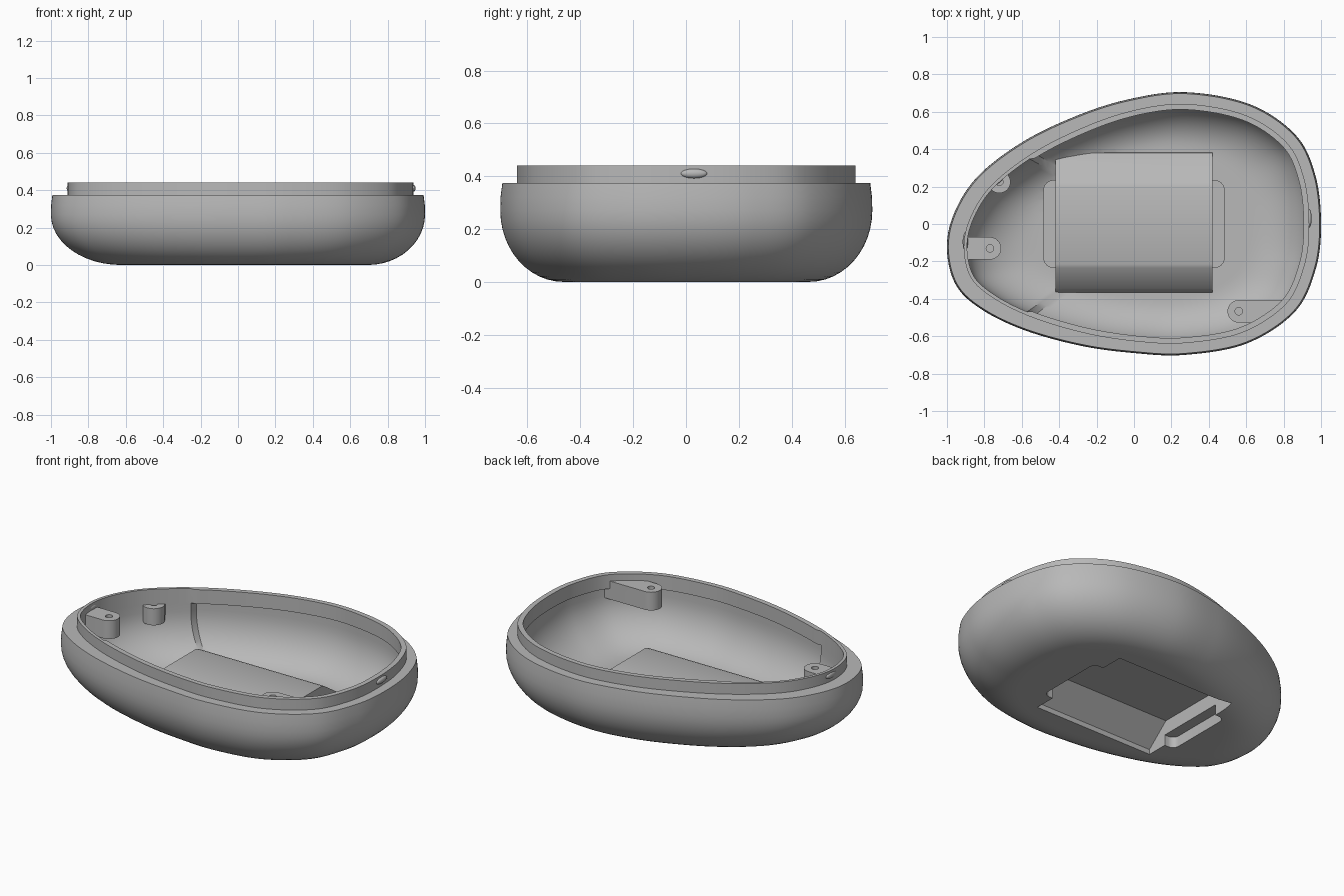
import bpy, bmesh, math
from mathutils import Vector

if "Cube" in bpy.data.objects:
    bpy.data.objects.remove(bpy.data.objects["Cube"], do_unlink=True)

grey = bpy.data.materials.new("matte grey")
grey.use_nodes = True
grey.diffuse_color = (0.48, 0.48, 0.48, 1)
grey.node_tree.nodes["Principled BSDF"].inputs["Base Color"].default_value = (0.48, 0.48, 0.48, 1)


def finish(name, bm):
    bmesh.ops.recalc_face_normals(bm, faces=bm.faces)
    mesh = bpy.data.meshes.new(name)
    bm.to_mesh(mesh)
    bm.free()
    mesh.materials.append(grey)
    ob = bpy.data.objects.new(name, mesh)
    bpy.context.collection.objects.link(ob)
    return ob


def activate(ob):
    bpy.ops.object.select_all(action='DESELECT')
    ob.select_set(True)
    bpy.context.view_layer.objects.active = ob


def smooth(ob):
    activate(ob)
    bpy.ops.object.shade_smooth_by_angle(angle=math.radians(32))


def combine(ob, tool, operation, keep=False):
    activate(ob)
    mod = ob.modifiers.new(operation, 'BOOLEAN')
    mod.operation, mod.solver, mod.object = operation, 'EXACT', tool
    bpy.ops.object.modifier_apply(modifier=mod.name)
    if not keep:
        bpy.data.objects.remove(tool, do_unlink=True)


def prism(name, points, low, high, place):
    """Extrude a 2D polygon from low to high; place maps (u, v, w) to space."""
    bm = bmesh.new()
    ends = [[bm.verts.new(place(u, v, w)) for u, v in points] for w in (low, high)]
    for end in ends:
        bm.faces.new(end)
    n = len(points)
    for i in range(n):
        j = (i + 1) % n
        bm.faces.new((ends[0][i], ends[0][j], ends[1][j], ends[1][i]))
    return finish(name, bm)


def along_x(u, v, w):
    return (w, u, v)


def along_z(u, v, w):
    return (u, v, w)


def arc(cx, cy, r, start, end, n=16):
    angles = [math.radians(start + (end - start) * i / n) for i in range(n + 1)]
    return [(cx + r * math.cos(a), cy + r * math.sin(a)) for a in angles]


# Egg-shaped outline, a closed spline
knots = [Vector(p) for p in (
    (1, 0), (.97, .26), (.865, .475), (.62, .64), (.27, .705), (-.05, .662),
    (-.34, .565), (-.61, .43), (-.84, .25), (-.965, .05), (-1, -.14), (-.95, -.33),
    (-.81, -.46), (-.58, -.57), (-.28, -.652), (0, -.69), (.27, -.7), (.6, -.64),
    (.86, -.47), (.972, -.24))]
outline = []
for i in range(len(knots)):
    a, b, c, d = (knots[(i + k) % len(knots)] for k in (-1, 0, 1, 2))
    for s in range(10):
        t = s / 10
        outline.append(.5 * (2 * b + (c - a) * t + (2 * a - 5 * b + 4 * c - d) * t * t
                             + (3 * b - a - 3 * c + d) * t ** 3))
count = len(outline)
inward = []
for i in range(count):
    tangent = (outline[(i + 2) % count] - outline[i - 2]).normalized()
    inward.append(Vector((-tangent.y, tangent.x)))
centre = Vector((.1, 0))


def lip_outer(p):
    return .063 + .027 * max(0, -p.x)


def lip_inner(p):
    return lip_outer(p) + (.03 if p.x > -.6 else .018)


def bowl(p):
    return .065 if p.x > -.6 else lip_inner(p)


# Shell section: (height, scale about centre, inset rule)
outside = [(0, .63, lambda p: 0)]
for i in range(13):
    t = math.pi / 2 * i / 12
    outside.append((.27 * (1 - math.cos(t)), .66 + .34 * math.sin(t), lambda p: 0))
outside += [(.32, 1, lambda p: .001), (.375, 1, lambda p: .008),
            (.375, 1, lip_outer), (.44, 1, lip_outer)]
inside = [(.44, 1, lip_inner), (.355, 1, lip_inner), (.35, 1, bowl)]
for i in range(13):
    t = math.pi / 2 * (1 - i / 12)
    inside.append((.3 - .265 * math.cos(t), .64 + .36 * math.sin(t), bowl))
inside.append((.035, .61, bowl))


def loft(name, rings, extra=0):
    bm = bmesh.new()
    loops = []
    for z, scale, inset in rings:
        loop = []
        for p, n in zip(outline, inward):
            q = centre + (p + n * (inset(p) + extra) - centre) * scale
            loop.append(bm.verts.new((q.x, q.y, z)))
        loops.append(loop)
    for lo, hi in zip(loops, loops[1:]):
        for i in range(count):
            j = (i + 1) % count
            bm.faces.new((lo[i], lo[j], hi[j], hi[i]))
    bm.faces.new(loops[0])
    bm.faces.new(loops[-1])
    return finish(name, bm)


shell = loft("lower_shell", outside + inside)
# Solid used to trim inner parts so that they stay within the wall
envelope = loft("trim_envelope", outside, .012)


def rounded_box(hx, hy, r):
    corners = ((1, 1, 0), (-1, 1, 90), (-1, -1, 180), (1, -1, 270))
    return [p for sx, sy, a in corners
            for p in arc(sx * (hx - r), sy * (hy - r), r, a, a + 90, 6)]


# Compartment housing raised from the floor, with a latch pocket at each end
profile = [(-.37, .01), (-.365, .05), (-.345, .08), (-.235, .163), (-.215, .17),
           (.2, .17), (.22, .163), (.345, .08), (.38, .05), (.385, .01)]
housing = prism("housing", profile, -.42, .42, along_x)
latch = prism("latch_housing", rounded_box(.485, .235, .055), .012, .085, along_z)
for part in (housing, latch):
    combine(part, envelope, 'INTERSECT', keep=True)
    combine(shell, part, 'UNION')

# Hollow of the compartment, open underneath
hollow = [(-.345, -.05), (-.345, .03), (-.205, .15), (.19, .15), (.355, .03), (.355, -.05)]
combine(shell, prism("hollow", hollow, -.4, .4, along_x), 'DIFFERENCE')
combine(shell, prism("latch_slot", rounded_box(.465, .215, .04), -.05, .065, along_z), 'DIFFERENCE')
smooth(shell)


# Screw bosses: a rounded post with an arm reaching the wall
def boss(name, x, y, facing, arm, low, high):
    post = prism(name, arc(x, y, .06, facing - 90, facing + 90) + arm, low, high, along_z)
    combine(post, envelope, 'INTERSECT', keep=True)
    combine(post, prism("hole", arc(x, y, .02, 0, 345, 23), high - .08, high + .05, along_z),
            'DIFFERENCE')
    smooth(post)


boss("tip_boss", -.77, -.13, 0, [(-1.05, -.07), (-1.05, -.19)], .29, .4)
boss("front_boss", .56, -.467, 180, [(.95, -.527), (.95, -.407)], .29, .4)
boss("back_boss", -.72, .225, -55, [(-.67, .4), (-.82, .3)], .25, .35)
bpy.data.objects.remove(envelope, do_unlink=True)

# Snap nubs on the lip
for name, x, y in (("left_snap_nub", .936, .03), ("right_snap_nub", -.902, -.095)):
    bm = bmesh.new()
    bmesh.ops.create_uvsphere(bm, u_segments=24, v_segments=12, radius=1)
    bmesh.ops.scale(bm, vec=(.014, .05, .018), verts=bm.verts)
    bmesh.ops.translate(bm, vec=(x, y, .41), verts=bm.verts)
    smooth(finish(name, bm))
